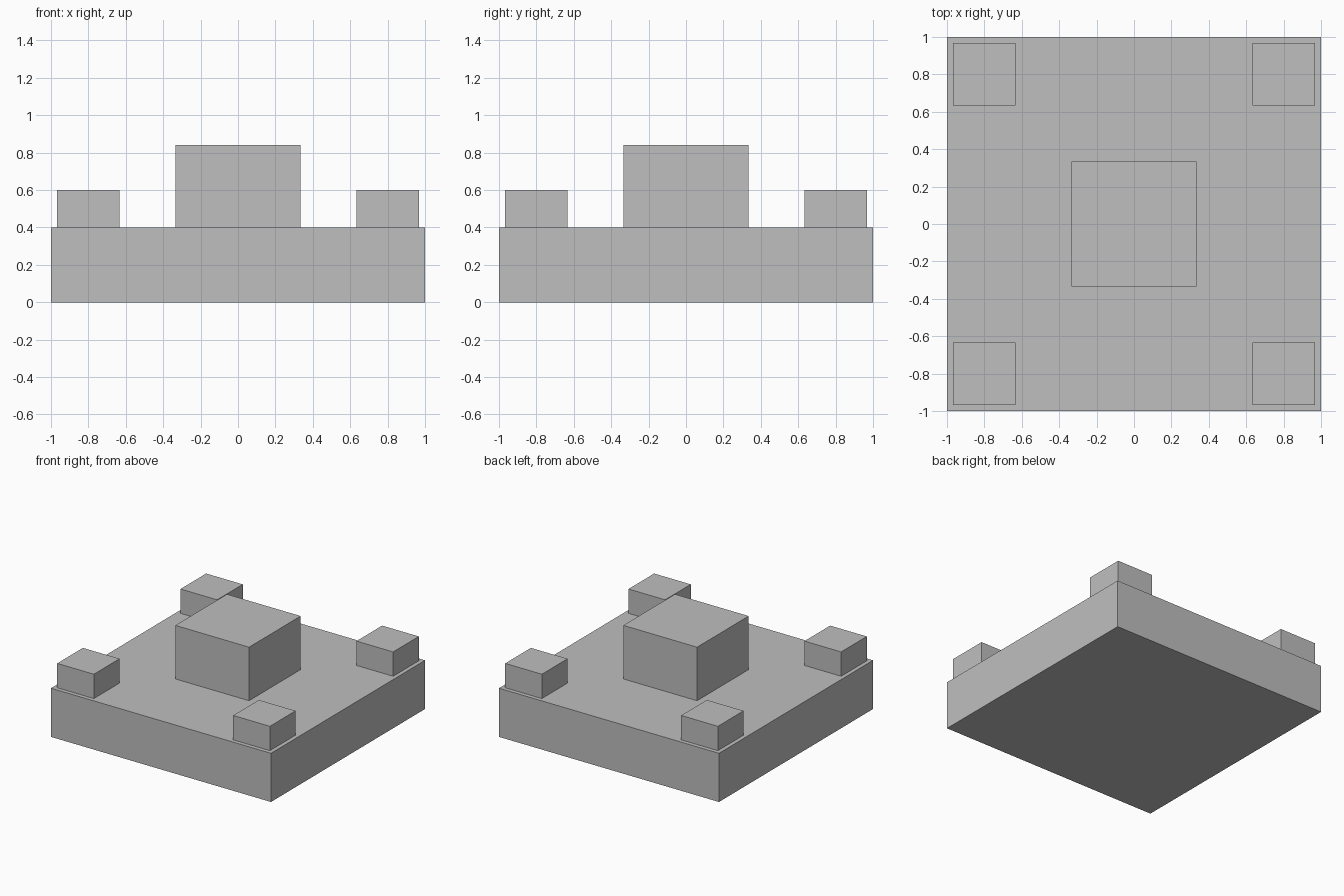
import bpy

default_cube = bpy.data.objects.get("Cube")
if default_cube:
    bpy.data.objects.remove(default_cube, do_unlink=True)

# Single plain grey
grey = bpy.data.materials.new("plain grey")
grey.use_nodes = True
colour = (0.52, 0.52, 0.52, 1)
grey.diffuse_color = colour
grey.node_tree.nodes["Principled BSDF"].inputs["Base Color"].default_value = colour


def block(name, x, y, bottom, width, height):
    """Square block standing on the given level."""
    bpy.ops.mesh.primitive_cube_add(size=1, location=(x, y, bottom + height / 2))
    obj = bpy.context.object
    obj.name = name
    obj.scale = (width, width, height)
    bpy.ops.object.transform_apply(location=False, rotation=False, scale=True)
    obj.data.materials.append(grey)
    return obj


BASE_HEIGHT = 0.4
CORNER = 0.8

# Slab and raised centre
block("base_slab", 0, 0, 0, 2, BASE_HEIGHT)
block("centre_block", 0, 0, BASE_HEIGHT, 0.67, 0.44)

# Four corner blocks
for side, x in (("left", CORNER), ("right", -CORNER)):
    for end, y in (("front", -CORNER), ("back", CORNER)):
        block(f"{end}_{side}_corner_block", x, y, BASE_HEIGHT, 0.333, 0.2)
